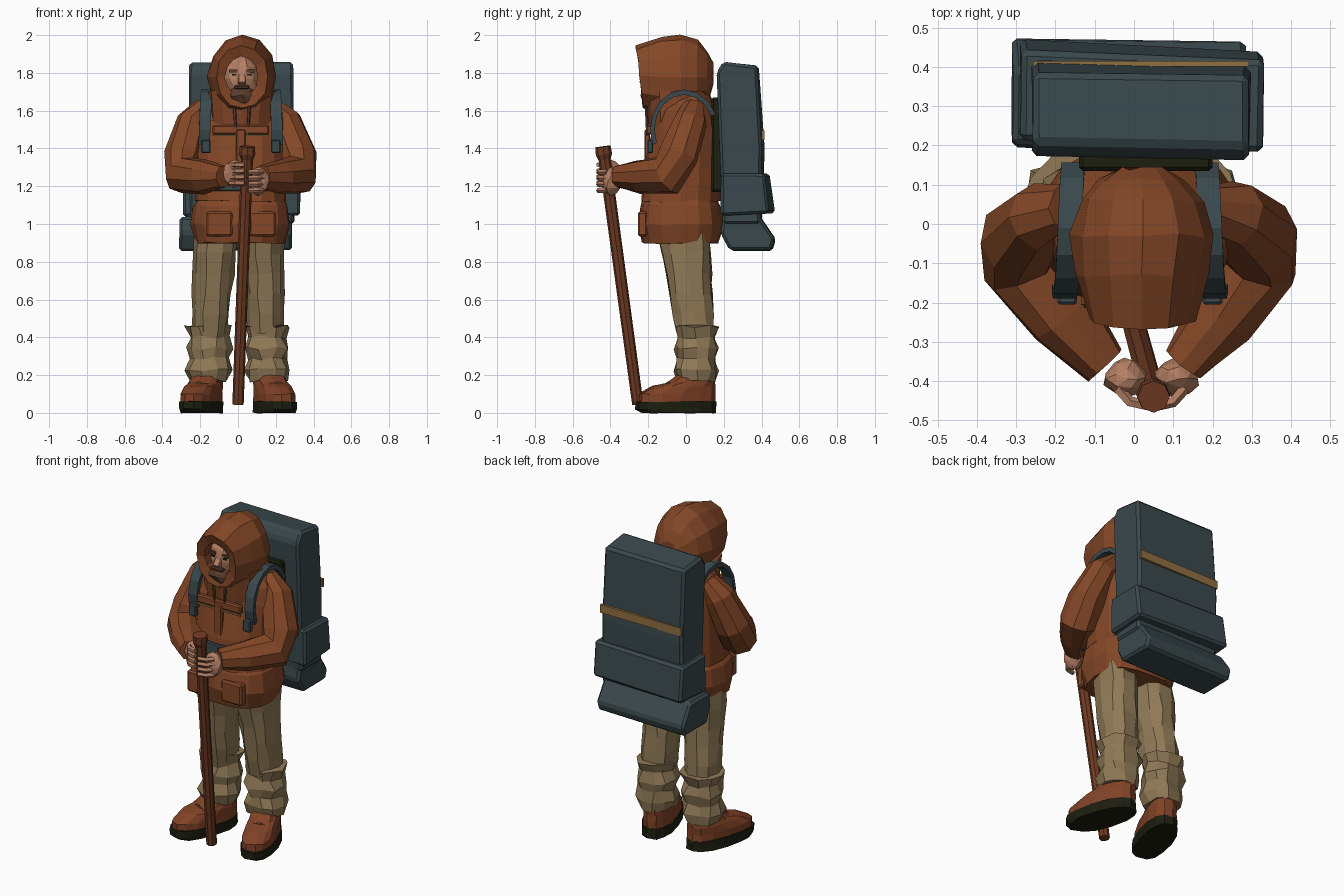
import bpy, bmesh, random
from math import sin, cos, pi, sqrt, copysign, radians
from mathutils import Vector, Matrix

random.seed(4)
if "Cube" in bpy.data.objects:
    bpy.data.objects.remove(bpy.data.objects["Cube"])


def material(name, *rgb):
    mat = bpy.data.materials.new(name)
    mat.use_nodes = True
    mat.diffuse_color = (*rgb, 1)
    shader = mat.node_tree.nodes["Principled BSDF"]
    shader.inputs["Base Color"].default_value = (*rgb, 1)
    shader.inputs["Roughness"].default_value = .9
    return mat


RUST = material("rust cloth", .23, .063, .02)
LEATHER = material("boot leather", .22, .055, .02)
WOOD = material("staff wood", .16, .042, .016)
SLATE = material("slate canvas", .042, .066, .074)
KHAKI = material("khaki cloth", .28, .195, .095)
SKIN = material("skin", .46, .21, .125)
HAIR = material("beard brown", .1, .045, .025)
DARK = material("dark rubber", .012, .013, .005)
TAN = material("tan webbing", .28, .16, .055)


def finish(name, bm, mat, jitter=0):
    for vert in bm.verts:
        vert.co += Vector(random.uniform(-jitter, jitter) for axis in range(3))
    bmesh.ops.recalc_face_normals(bm, faces=bm.faces)
    mesh = bpy.data.meshes.new(name)
    bm.to_mesh(mesh)
    bm.free()
    mesh.materials.append(mat)
    thing = bpy.data.objects.new(name, mesh)
    bpy.context.collection.objects.link(thing)
    return thing


def skin(name, rings, mat, jitter=0, open_start=False):
    """Joins a row of point rings into one faceted skin."""
    bm = bmesh.new()
    rows = [[bm.verts.new(point) for point in ring] for ring in rings]
    for low, high in zip(rows, rows[1:]):
        for i in range(len(low)):
            bm.faces.new((low[i - 1], low[i], high[i], high[i - 1]))
    if not open_start:
        bm.faces.new(rows[0])
    bm.faces.new(rows[-1])
    return finish(name, bm, mat, jitter)


def oval(sides, width, depth, power=2):
    points = []
    for i in range(sides):
        angle = 2 * pi * i / sides
        c, s = cos(angle), sin(angle)
        points.append((width * copysign(abs(c) ** (2 / power), c),
                       depth * copysign(abs(s) ** (2 / power), s)))
    return points


def mix(start, end, t):
    return start + (end - start) * t


def stack(name, sections, mat, sides=12, power=2.4, jitter=.006, place=Matrix()):
    """Horizontal ovals (x, y, z, width, depth) joined upwards."""
    rings = [[place @ Vector((x + u, y + v, z)) for u, v in oval(sides, width, depth, power)]
             for x, y, z, width, depth in sections]
    return skin(name, rings, mat, jitter)


def tube(name, path, mat, start, end, bulge=0, sides=8, jitter=0):
    """Round section carried along a path, fatter in the middle by bulge."""
    points = [Vector(point) for point in path]
    last = len(points) - 1
    rings, side, before = [], None, None
    for i, point in enumerate(points):
        along = (points[min(i + 1, last)] - points[max(i - 1, 0)]).normalized()
        side = before.rotation_difference(along) @ side if before else along.orthogonal().normalized()
        across = along.cross(side)
        radius = mix(start, end, i / last) + bulge * sin(pi * i / last)
        rings.append([point + side * u + across * v for u, v in oval(sides, radius, radius)])
        before = along
    return skin(name, rings, mat, jitter)


def prism(name, left, right, profile, mat, edge=0, skew=0, jitter=0):
    """Side profile of (y, z) points stretched across x."""
    rings = [[Vector((x, y + skew * x, z)) for y, z in profile] for x in (left, right)]
    thing = skin(name, rings, mat, jitter)
    if edge:
        soften = thing.modifiers.new("soft edge", "BEVEL")
        soften.width, soften.segments = edge, 1
    return thing


def block(name, centre, size, mat, edge=0):
    x, y, z = centre
    wide, deep, tall = (length / 2 for length in size)
    outline = [(y - deep, z - tall), (y + deep, z - tall), (y + deep, z + tall), (y - deep, z + tall)]
    return prism(name, x - wide, x + wide, outline, mat, edge)


def ball(name, centre, size, mat, jitter=.005):
    bm = bmesh.new()
    bmesh.ops.create_icosphere(bm, subdivisions=2, radius=1,
                               matrix=Matrix.Translation(centre) @ Matrix.Diagonal((*size, 1)))
    return finish(name, bm, mat, jitter)


SIDES = (("left", 1), ("right", -1))
MIDDLE = .015

# Jacket: flared skirt below the waist cord, body and collar above it
stack("jacket_skirt", [(MIDDLE, -.03, z, width, width - .035)
                       for z, width in ((.9, .24), (1, .265), (1.1, .25), (1.13, .23))], RUST, 16)
stack("jacket_body", [(MIDDLE, y, z, width, depth) for y, z, width, depth in
                      ((-.03, 1.12, .24, .21), (-.02, 1.3, .24, .2), (0, 1.5, .24, .18),
                       (.01, 1.6, .23, .15), (.02, 1.7, .15, .1))], RUST, 16)
stack("collar", [(.02, -.05, mix(1.48, 1.7, t), mix(.16, .18, t), mix(.14, .17, t))
                 for t in (0, .4, 1)], RUST)
block("chest_flap", (MIDDLE, -.195, 1.5), (.3, .035, .05), RUST, .008)
block("chest_webbing", (MIDDLE, -.21, 1.47), (.3, .009, .01), TAN)
block("front_placket", (MIDDLE, -.205, 1.4), (.05, .03, .2), RUST, .006)
block("waist_belt", (.03, -.225, 1.22), (.32, .03, .09), SLATE, .006)

# Hood: upright ovals shrinking to the back, with a rim turned in at the face
hood = []
for t, scale in ((-.3, .55), (-.6, .6), (-.65, 1), (-.3, 1), (0, 1), (.5, 1), (.8, 1), (.95, 1)):
    reach = .33 if t < 0 else .18
    lean = .13 if t < -.5 else 0
    size = scale * sqrt(1 - t * t)
    hood.append([Vector((.02 + u, t * reach - .03 - lean * v, 1.78 + v))
                 for u, v in oval(12, .18 * size, .22 * size)])
skin("hood", hood, RUST, jitter=.006, open_start=True)

# Face
ball("face", (.02, -.12, 1.77), (.1, .105, .13), SKIN)
ball("beard", (.02, -.16, 1.675), (.085, .08, .065), HAIR, jitter=.01)
block("moustache", (.02, -.225, 1.725), (.08, .03, .02), HAIR, .006)
prism("nose", 0, .04, [(-.2, 1.81), (-.25, 1.75), (-.21, 1.735)], SKIN, .004)
for side, s in SIDES:
    block(side + "_eye", (.02 + s * .04, -.212, 1.79), (.024, .009, .01), DARK)
    block(side + "_eyebrow", (.02 + s * .045, -.21, 1.81), (.045, .016, .014), HAIR)

# Walking staff with a thicker head
staff_foot, staff_top = Vector((0, -.255, .045)), Vector((.05, -.44, 1.41))
tube("staff_shaft", [staff_foot, staff_top], WOOD, .03, .032)
tube("staff_head", [staff_foot.lerp(staff_top, t) for t in (.95, .97, 1)], WOOD, .033, .041, .006)
grip = staff_foot.lerp(staff_top, .88)

# Arms folding forward to the staff, with hands gripping it
arm = ((.17, .04, 1.62), (.24, .02, 1.54), (.3, -.04, 1.36), (.3, -.1, 1.26),
       (.2, -.24, 1.25), (.1, -.36, 1.25))
for side, s in SIDES:
    path = [(s * x + .03 * i / len(arm), y, z) for i, (x, y, z) in enumerate(arm)]
    tube(side + "_sleeve", path, RUST, .06, .06, .05, 9, .006)
    hand = grip + Vector((0, 0, s * -.02))
    ball(side + "_palm", hand + Vector((s * .065, .025, 0)), (.055, .05, .075), SKIN)
    for row in range(4):
        knuckle = hand + Vector((0, 0, (row - 1.5) * .032))
        curl = [knuckle + Vector((s * x, y, 0)) for x, y in ((.085, 0), (.055, -.035), (.01, -.045))]
        tube(side + "_finger", curl, SKIN, .015, .014, sides=5)

# Jacket trimmings
for side, s in SIDES:
    block(side + "_hem_pocket", (MIDDLE + s * .115, -.23, 1), (.14, .05, .13), RUST, .01)
    cord = [(.02 + s * x, y, z) for x, y, z in ((.04, -.21, 1.62), (.03, -.205, 1.47))]
    tube(side + "_drawcord", cord, HAIR, .009, .007, sides=5)

# Legs, gaiters and boots; boots are built at the heel and turned outwards
for side, s in SIDES:
    steps = [i / 5 for i in range(6)]
    stack(side + "_trouser", [(.01 * t + s * mix(.15, .125, t), mix(.05, -.01, t), mix(.42, .95, t),
                               mix(.095, .115, t), mix(.1, .14, t)) for t in steps],
          KHAKI, 10, jitter=.008)
    stack(side + "_gaiter", [(s * .155, .055, mix(.17, .46, t), .1 + .02 * (i % 2), .1 + .015 * (i % 2))
                             for i, t in enumerate(steps)], KHAKI, 10, jitter=.011)
    turn = Matrix.Translation((s * .155, .07, 0)) @ Matrix.Rotation(radians(s * 18), 4, "Z")
    stack(side + "_sole", [(0, .09 - length, z, .095, length)
                           for z, length in ((0, .205), (.02, .22), (.06, .22))],
          DARK, 14, jitter=.003, place=turn)
    stack(side + "_boot", [(0, .085 - length, z, .06 + length / 7, length)
                           for z, length in ((.05, .21), (.1, .21), (.14, .17), (.16, .13), (.22, .09))],
          LEATHER, 14, jitter=.004, place=turn)
    for y in (-.17, -.12):
        lace = [turn @ Vector((x, y, .16 - abs(x) / 4)) for x in (-.055, 0, .055)]
        tube(side + "_lace", lace, HAIR, .008, .008, sides=5)

# Backpack: main sack, lower pocket, bottom roll, band and padding
prism("pack_main", -.26, .295, [(.165, 1.8), (.2, 1.86), (.38, 1.84), (.41, 1.4), (.4, 1), (.2, 1)],
      SLATE, .015, -.02, .004)
prism("pack_pocket", -.29, .33, [(.2, 1.04), (.2, 1.27), (.43, 1.27), (.455, 1.06)],
      SLATE, .014, -.05, .004)
prism("pack_roll", -.31, .285, [(.2, 1.04), (.19, .95), (.23, .86), (.455, .86), (.47, .92), (.39, 1.04)],
      SLATE, .014, -.015, .004)
block("pack_band", (.018, .408, 1.47), (.55, .015, .05), TAN)
block("back_pad", (.03, .165, 1.42), (.34, .06, .5), DARK, .01)

# Shoulder straps: a flat section following an arc over each shoulder
for side, s in SIDES:
    rings = []
    for i, (y, z) in enumerate(oval(16, .17, .2)[1:10]):
        x = MIDDLE + s * (.17 + .003 * i)
        rings.append([Vector((x + edge, y * grow - .01, 1.5 + z * grow))
                      for edge, grow in ((-.03, .92), (.03, .92), (.03, 1.06), (-.03, 1.06))])
    skin(side + "_shoulder_strap", rings, SLATE)
    block(side + "_strap_buckle", (MIDDLE + s * .185, -.19, 1.41), (.05, .03, .07), SLATE, .006)
